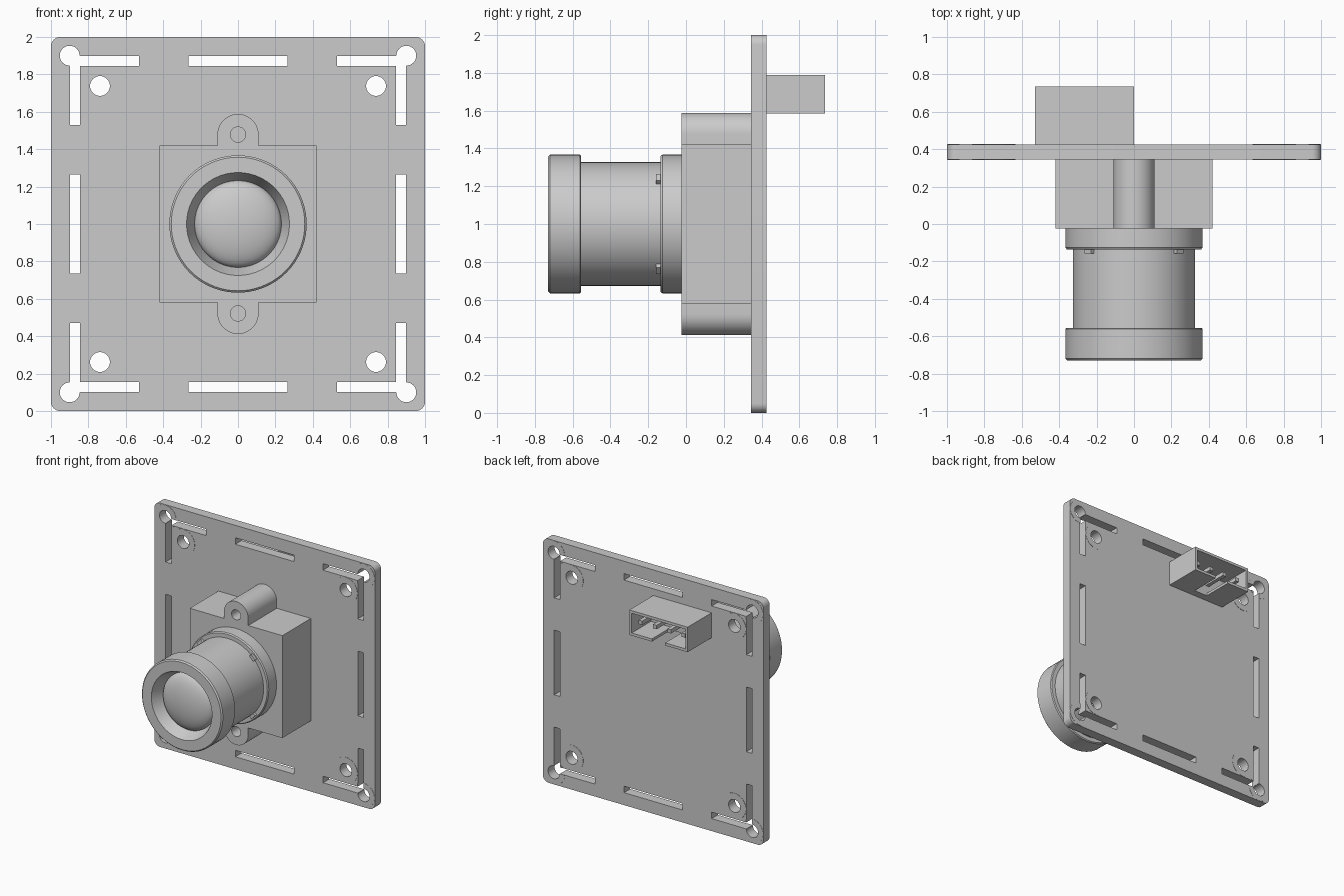
import bpy, bmesh
from math import sin, cos, pi, radians

cube = bpy.data.objects.get("Cube")
if cube:
    bpy.data.objects.remove(cube, do_unlink=True)

grey = bpy.data.materials.new("light_grey")
grey.use_nodes = True
colour = (0.6, 0.6, 0.6, 1)
grey.diffuse_color = colour
grey.node_tree.nodes["Principled BSDF"].inputs["Base Color"].default_value = colour

FRONT, BACK = 0.345, 0.425   # board faces
MID = 1.0                    # height of the lens axis


def finish(name, bm):
    bmesh.ops.remove_doubles(bm, verts=bm.verts, dist=1e-5)
    bmesh.ops.recalc_face_normals(bm, faces=bm.faces)
    mesh = bpy.data.meshes.new(name)
    bm.to_mesh(mesh)
    bm.free()
    obj = bpy.data.objects.new(name, mesh)
    bpy.context.collection.objects.link(obj)
    mesh.materials.append(grey)
    return obj


def smooth(obj):
    bpy.ops.object.select_all(action='DESELECT')
    obj.select_set(True)
    bpy.context.view_layer.objects.active = obj
    bpy.ops.object.shade_smooth_by_angle(angle=radians(30))


def add_prism(bm, outline, y0, y1):
    """Extrude an x-z outline from y0 to y1."""
    face = bm.faces.new([bm.verts.new((x, y0, z)) for x, z in outline])
    new = bmesh.ops.extrude_face_region(bm, geom=[face])["geom"]
    moved = [v for v in new if isinstance(v, bmesh.types.BMVert)]
    bmesh.ops.translate(bm, verts=moved, vec=(0, y1 - y0, 0))
    if face.is_valid and len(face.link_loops if hasattr(face, "link_loops") else face.loops) == 0:
        bm.faces.remove(face)


def prism(name, outline, y0, y1):
    bm = bmesh.new()
    add_prism(bm, outline, y0, y1)
    return finish(name, bm)


def arc(cx, cz, r, a0, a1, n):
    return [(cx + r * cos(radians(a0 + (a1 - a0) * i / n)),
             cz + r * sin(radians(a0 + (a1 - a0) * i / n))) for i in range(n + 1)]


def circle(cx, cz, r, n=32):
    return arc(cx, cz, r, 0, 360, n)[:-1]


def rect(x0, x1, z0, z1):
    return [(x0, z0), (x1, z0), (x1, z1), (x0, z1)]


def lathe(name, profile, n=72):
    """Spin (radius, y) points about the lens axis."""
    bm = bmesh.new()
    verts = [bm.verts.new((r, y, 0)) for r, y in profile]
    edges = [bm.edges.new(pair) for pair in zip(verts, verts[1:])]
    bmesh.ops.spin(bm, geom=verts + edges, axis=(0, 1, 0), cent=(0, 0, 0),
                   angle=2 * pi, steps=n, use_merge=False)
    bmesh.ops.translate(bm, verts=bm.verts, vec=(0, 0, MID))
    obj = finish(name, bm)
    smooth(obj)
    return obj


def cut(obj, outlines, y0, y1):
    cutters = []
    for outline in outlines:
        cutter = prism("cutter", outline, y0, y1)
        cutter.hide_render = True
        mod = obj.modifiers.new("cut", 'BOOLEAN')
        mod.operation, mod.solver, mod.object = 'DIFFERENCE', 'EXACT', cutter
        cutters.append(cutter)
    bpy.context.view_layer.update()
    evaluated = obj.evaluated_get(bpy.context.evaluated_depsgraph_get())
    mesh = bpy.data.meshes.new_from_object(evaluated)
    obj.modifiers.clear()
    obj.data = mesh
    for cutter in cutters:
        bpy.data.objects.remove(cutter, do_unlink=True)


# Board with corner holes, mounting holes and slots
signs = [(sx, sz) for sx in (-1, 1) for sz in (-1, 1)]
corners = [(0.9 * sx, MID + 0.9 * sz) for sx, sz in signs]
mounts = [(0.738 * sx, MID + 0.738 * sz) for sx, sz in signs]
holes = [circle(x, z, 0.053) for x, z in corners + mounts]
slots = []
for s in (-1, 1):
    inner, outer = sorted((0.845 * s, 0.898 * s))
    for a, b in ((-0.265, 0.265), (0.53, 0.9), (-0.9, -0.53)):
        slots.append(rect(a, b, MID + inner, MID + outer))
        slots.append(rect(inner, outer, MID + a, MID + b))

r = 0.05
board_outline = []
for i, (sx, sz) in enumerate(((1, 1), (-1, 1), (-1, -1), (1, -1))):
    board_outline += arc(sx * (1 - r), MID + sz * (1 - r), r, 90 * i, 90 * i + 90, 8)
board = prism("board", board_outline, FRONT, BACK)
cut(board, holes + slots, FRONT - 0.1, BACK + 0.1)
smooth(board)

# Thin pads around the holes on both faces
bm = bmesh.new()
for x, z in corners + mounts:
    pad_r = 0.098 if abs(x) > 0.8 else 0.105
    for y in (FRONT, BACK):
        add_prism(bm, circle(x, z, pad_r), y - 0.002, y + 0.002)
pads = finish("hole_pads", bm)
cut(pads, holes + slots, FRONT - 0.1, BACK + 0.1)
smooth(pads)

# Lens holder block with two screw ears
w, h, ear, ear_z = 0.42, 0.42, 0.11, 0.478
upper = [(w, MID + h), (ear, MID + h)] + arc(0, MID + ear_z, ear, 0, 180, 24) \
    + [(-ear, MID + h), (-w, MID + h)]
lower = [(-x, 2 * MID - z) for x, z in upper]
holder = prism("lens_holder", upper + lower, -0.025, FRONT)
cut(holder, [circle(0, MID + s * ear_z, 0.041) for s in (-1, 1)], -0.1, 0.25)
smooth(holder)

# Lens barrel
lathe("locking_ring", [(0, -0.02), (0.367, -0.02), (0.367, -0.125), (0.36, -0.135), (0, -0.135)])
lathe("lens_barrel", [(0, -0.1), (0.327, -0.1), (0.327, -0.57), (0, -0.57)])
lathe("lens_head", [(0, -0.555), (0.36, -0.555), (0.367, -0.562), (0.367, -0.72), (0.357, -0.73),
                    (0.275, -0.73), (0.232, -0.63), (0, -0.63)])
dome = [(0.232 * cos(radians(a)), -0.63 - 0.08 * sin(radians(a))) for a in range(0, 90, 9)]
lathe("lens_glass", dome + [(0, -0.71)])

# Small tabs in front of the locking ring
for i in range(4):
    a = pi / 4 + i * pi / 2
    c, s = cos(a), sin(a)
    tab = [(c * d - s * t, MID + s * d + c * t)
           for d, t in ((0.31, -0.025), (0.35, -0.025), (0.35, 0.025), (0.31, 0.025))]
    prism("ring_tab", tab, -0.158, -0.13)

# Connector shell, open at the back, with a notch in its floor
x0, x1, z0, z1, end, wall = -0.53, 0.0, 1.585, 1.79, 0.735, 0.022
xc = (x0 + x1) / 2
shell = prism("connector_shell", rect(x0, x1, z0, z1), BACK, end)
cut(shell, [rect(x0 + wall, x1 - wall, z0 + wall, z1 - wall),
            rect(xc - 0.06, xc + 0.06, z0 - 0.05, z0 + 0.05)], BACK + 0.06, end + 0.1)

# Connector pins
for i in range(4):
    px, pz = xc + (i - 1.5) * 0.13, (z0 + z1) / 2
    prism("connector_pin", rect(px - 0.016, px + 0.016, pz - 0.016, pz + 0.016), BACK + 0.05, 0.69)
